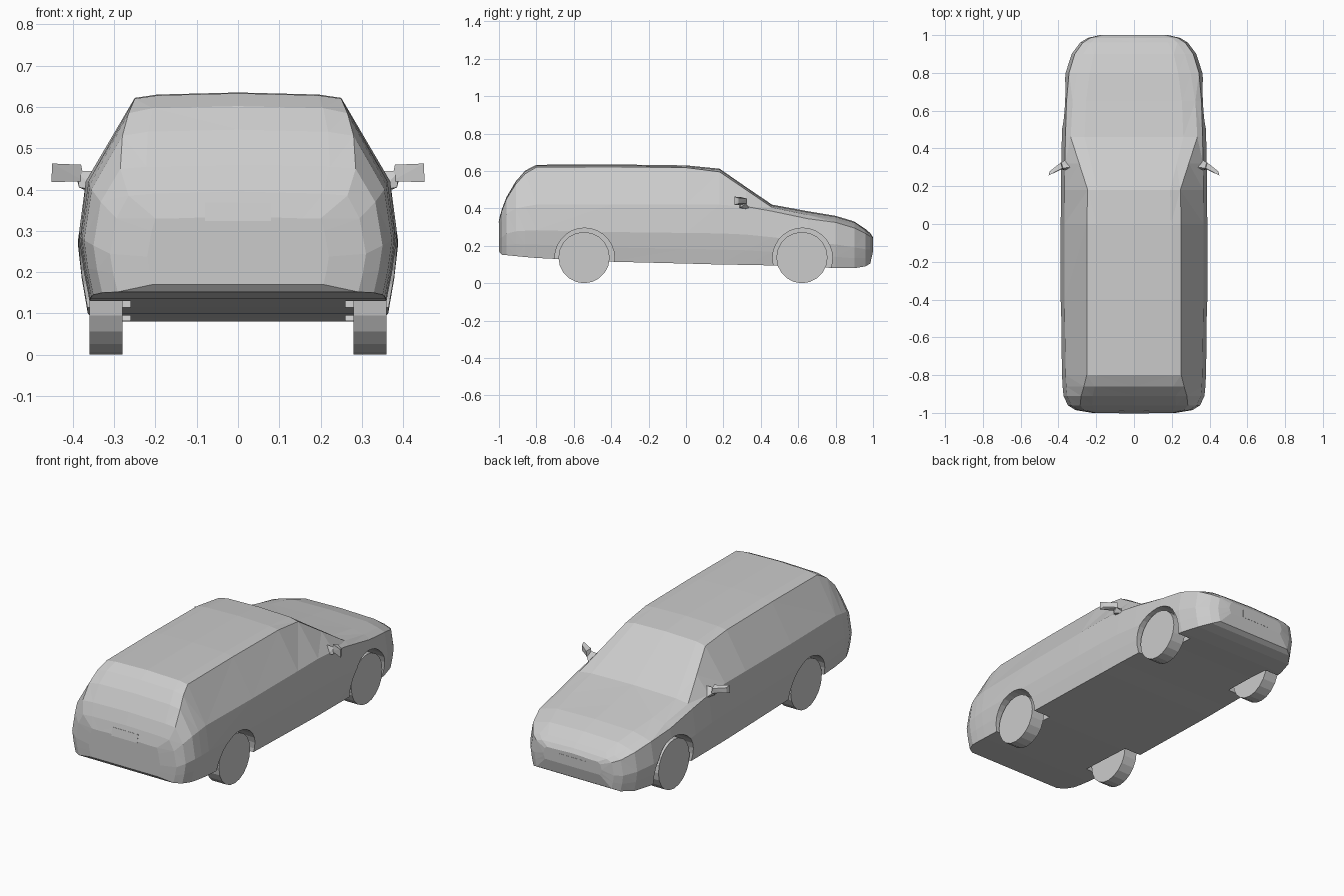
import bpy, bmesh, math
from mathutils import Vector

if "Cube" in bpy.data.objects:
    bpy.data.objects.remove(bpy.data.objects["Cube"])


def make_object(name, bm):
    bmesh.ops.recalc_face_normals(bm, faces=bm.faces)
    mesh = bpy.data.meshes.new(name)
    bm.to_mesh(mesh)
    bm.free()
    obj = bpy.data.objects.new(name, mesh)
    bpy.context.collection.objects.link(obj)
    return obj


def hull(name, points):
    bm = bmesh.new()
    for p in points:
        bm.verts.new(p)
    bmesh.ops.convex_hull(bm, input=bm.verts)
    return make_object(name, bm)


def x_cylinder(name, x, y, z, radius, width, sides):
    bpy.ops.mesh.primitive_cylinder_add(vertices=sides, radius=radius, depth=width,
                                        location=(x, y, z), rotation=(0, math.pi / 2, 0))
    obj = bpy.context.object
    obj.name = name
    return obj


# Body: half cross-sections lofted along y
# y, bottom z, half width, belt z, roof/hood edge x, edge z, centre z
STATIONS = [
    (-1.0, .17, .22, .30, .20, .33, .335),
    (-.985, .152, .31, .33, .265, .385, .395),
    (-.96, .15, .35, .37, .285, .45, .46),
    (-.91, .145, .373, .40, .28, .53, .545),
    (-.86, .14, .378, .41, .265, .585, .602),
    (-.80, .135, .381, .42, .25, .62, .633),
    (-.40, .115, .388, .42, .25, .622, .635),
    (0, .105, .388, .42, .25, .618, .63),
    (.18, .10, .387, .42, .245, .595, .612),
    (.32, .098, .385, .41, .29, .50, .515),
    (.46, .095, .382, .385, .335, .405, .42),
    (.65, .09, .376, .345, .325, .365, .385),
    (.80, .08, .362, .325, .30, .34, .36),
    (.90, .08, .33, .295, .27, .31, .33),
    (.96, .09, .285, .265, .23, .28, .29),
    (.985, .105, .245, .25, .20, .262, .268),
    (1.0, .17, .18, .23, .155, .24, .245),
]


def section(y, zb, w, zbelt, xe, ze, zt):
    h = zbelt - zb
    half = [(w * .94, zb), (w * .975, zb + h * .25), (w, zb + h * .52),
            (w * .95, zbelt), (xe, ze), (xe * .78, zt - .005)]
    loop = [(0, zb)] + half + [(0, zt)] + [(-x, z) for x, z in reversed(half)]
    return [(x, y, z) for x, z in loop]


bm = bmesh.new()
rings = [[bm.verts.new(p) for p in section(*s)] for s in STATIONS]
for a, b in zip(rings, rings[1:]):
    for i in range(len(a)):
        j = (i + 1) % len(a)
        bm.faces.new((a[i], a[j], b[j], b[i]))
bm.faces.new(rings[0])
bm.faces.new(rings[-1])
bmesh.ops.triangulate(bm, faces=bm.faces)
body = make_object("body", bm)

# Wheels and wheel arches
for y, end in ((-.545, "rear"), (.62, "front")):
    for side, label in ((-1, "left"), (1, "right")):
        x_cylinder(f"{end}_{label}_wheel", side * .32, y, .137, .137, .08, 20)
        cutter = x_cylinder("arch_cutter", side * .385, y + .003, .135, .16, .25, 28)
        mod = body.modifiers.new("arch", 'BOOLEAN')
        mod.operation = 'DIFFERENCE'
        mod.solver = 'EXACT'
        mod.object = cutter
        bpy.context.view_layer.objects.active = body
        bpy.ops.object.modifier_apply(modifier=mod.name)
        bpy.data.objects.remove(cutter)

# Door mirrors: angled shell plus tapered foot
for s, label in ((-1, "left"), (1, "right")):
    hull(f"{label}_mirror", [(s * x, y, z) for x, y, z in (
        (.372, .295, .42), (.38, .295, .46), (.452, .258, .418), (.45, .258, .463),
        (.385, .325, .425), (.388, .325, .452), (.445, .28, .425), (.445, .28, .455))])
    hull(f"{label}_mirror_foot", [(s * x, y, z) for x, y, z in (
        (.35, .28, .40), (.35, .35, .39), (.335, .30, .445),
        (.385, .29, .405), (.39, .295, .445), (.39, .32, .425))])

# Number plate panels on both ends
for name, y, z, w, h, tilt in (("tail_plate", -.991, .345, .16, .045, -.2),
                               ("nose_plate", .994, .20, .17, .045, 0)):
    bpy.ops.mesh.primitive_cube_add(size=1, location=(0, y, z), rotation=(tilt, 0, 0))
    plate = bpy.context.object
    plate.name = name
    plate.scale = (w, .014, h)
